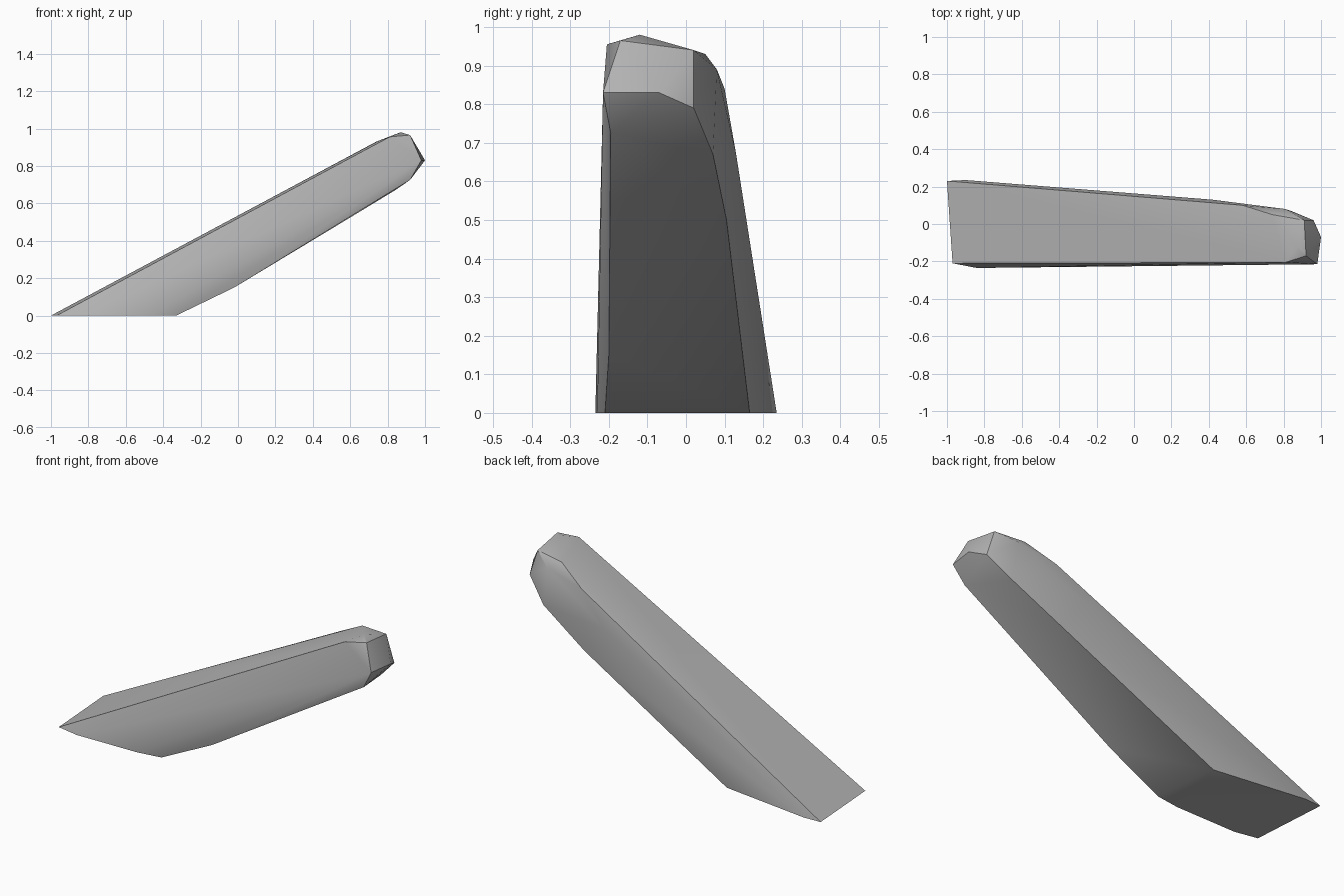
import bpy
import bmesh
import math

# Remove the default cube
default_cube = bpy.data.objects.get("Cube")
if default_cube:
    bpy.data.objects.remove(default_cube, do_unlink=True)


def flat_material(name, colour):
    material = bpy.data.materials.new(name)
    material.use_nodes = True
    material.diffuse_color = colour
    shader = material.node_tree.nodes["Principled BSDF"]
    shader.inputs["Base Color"].default_value = colour
    return material


def hull_object(name, outlines, material):
    """Skin a set of corner outlines as one convex faceted solid."""
    bm = bmesh.new()
    for outline in outlines:
        for corner in outline:
            bm.verts.new(corner)
    hull = bmesh.ops.convex_hull(bm, input=bm.verts)
    spare = [v for v in hull["geom_interior"] if isinstance(v, bmesh.types.BMVert)]
    bmesh.ops.delete(bm, geom=spare, context="VERTS")
    # Merge the triangles that lie in one plane
    bmesh.ops.dissolve_limit(bm, angle_limit=math.radians(1), verts=bm.verts, edges=bm.edges)
    bmesh.ops.recalc_face_normals(bm, faces=bm.faces)
    mesh = bpy.data.meshes.new(name)
    bm.to_mesh(mesh)
    bm.free()
    mesh.materials.append(material)
    obj = bpy.data.objects.new(name, mesh)
    bpy.context.collection.objects.link(obj)
    return obj


# Slanted foot that rests on the ground
foot_outline = [
    (-.97, -.21, 0), (-1, .23, 0), (-.9, .235, 0), (-.37, .165, 0),
    (-.33, -.21, 0), (-.47, -.23, 0), (-.84, -.235, 0),
]

# Bends along the underside and the tapering back
underside_bends = [(-.02, -.2, .15), (.56, .105, .5), (.84, .07, .67), (.92, -.195, .725)]
back_bends = [(.42, .13, .67), (.58, .1, .84), (.74, .05, .93), (.81, .08, .89)]

# Chamfered upper end
crown = [(.81, -.205, .955), (.87, -.12, .98), (.92, -.17, .965), (.91, .02, .94)]
end_facet = [(.96, .02, .79), (1, -.07, .83), (.98, -.215, .83)]

grey = flat_material("plain grey", (.45, .45, .45, 1))
beam = hull_object(
    "slanted_beam",
    [foot_outline, underside_bends, back_bends, crown, end_facet],
    grey,
)

# Soft sides with crisp edges
bpy.ops.object.select_all(action="DESELECT")
beam.select_set(True)
bpy.context.view_layer.objects.active = beam
bpy.ops.object.shade_smooth_by_angle(angle=math.radians(30))
